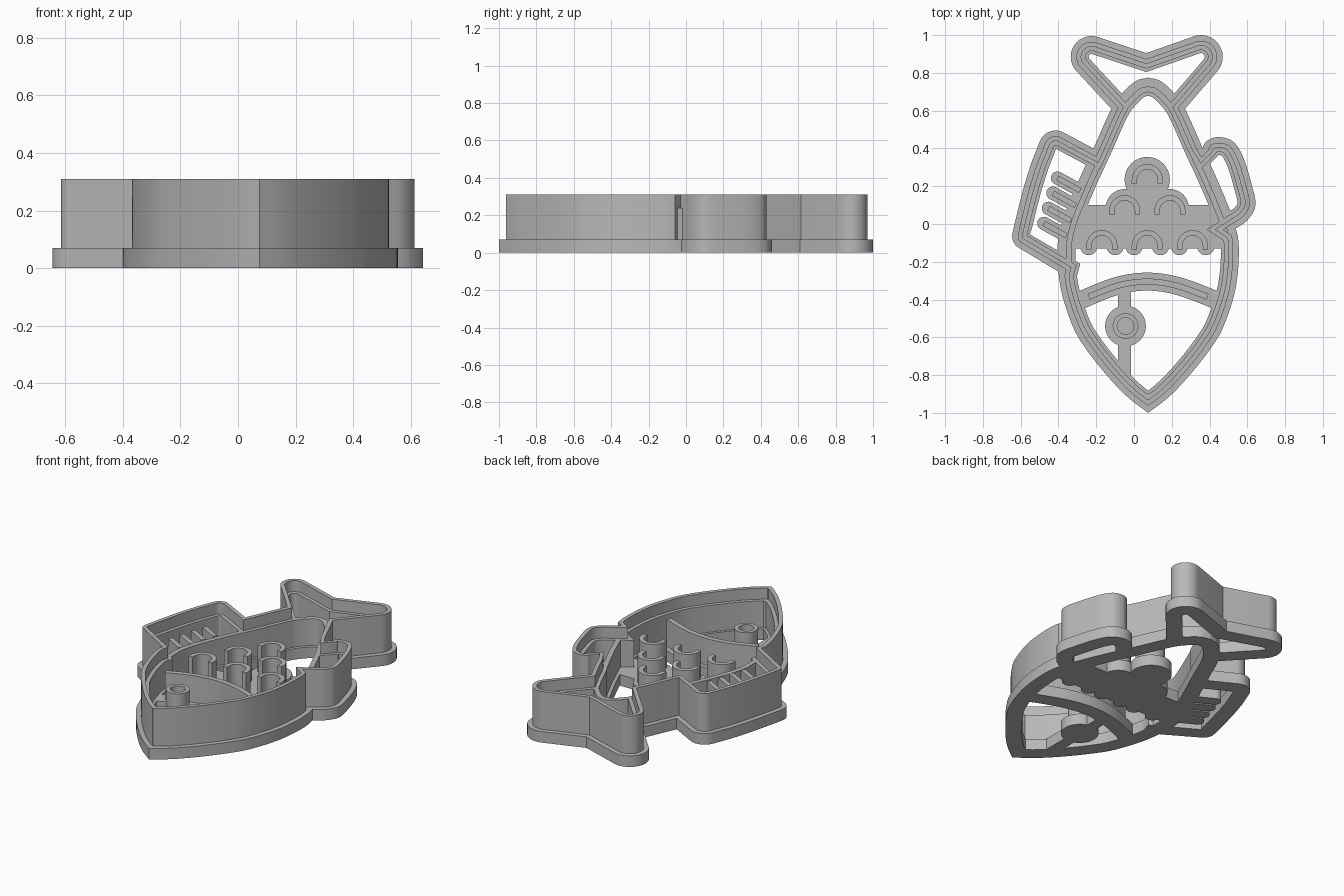
import bpy, bmesh, math
from mathutils import Vector

cube = bpy.data.objects.get("Cube")
if cube:
    bpy.data.objects.remove(cube, do_unlink=True)

grey = bpy.data.materials.new("plain grey")
grey.use_nodes = True
grey.diffuse_color = (0.48, 0.48, 0.48, 1)
grey.node_tree.nodes["Principled BSDF"].inputs["Base Color"].default_value = grey.diffuse_color

BASE, STAMP, BLADE = 0.07, 0.24, 0.31   # top heights of flange, stamp lines, cutting edge
MID = 0.075                             # the body is symmetric about this x


def smooth(pts, n=6):
    """Catmull-Rom curve through the points."""
    p = [Vector(q) for q in pts]
    p = [2 * p[0] - p[1]] + p + [2 * p[-1] - p[-2]]
    out = []
    for a, b, c, d in zip(p, p[1:], p[2:], p[3:]):
        for i in range(n):
            t = i / n
            out.append(0.5 * (2 * b + (c - a) * t + (2 * a - 5 * b + 4 * c - d) * t * t
                              + (3 * b - a - 3 * c + d) * t ** 3))
    return out + [p[-2]]


def arc(x, y, r, a0, a1, n=14):
    return [Vector((x + r * math.cos(math.radians(a0 + (a1 - a0) * i / n)),
                    y + r * math.sin(math.radians(a0 + (a1 - a0) * i / n)))) for i in range(n + 1)]


def offset(pts, d, closed):
    """Shift a path to its left by d with mitred corners."""
    n, out = len(pts), []
    for i, p in enumerate(pts):
        a = pts[i - 1] if closed or i else p
        b = pts[(i + 1) % n] if closed or i < n - 1 else p
        dirs = [v.normalized() for v in (p - a, b - p) if v.length > 1e-6]
        norms = [Vector((-v.y, v.x)) for v in dirs]
        n1, n2 = norms[0], norms[-1]
        out.append(p + (n1 + n2) * d / max(1 + n1.dot(n2), 0.35))
    if closed and d > 0:   # collapse points that crossed over in tight corners
        good = [min((q - p).length for p in pts) > d * 0.96 for q in out]
        last = next(q for q, g in zip(reversed(out), reversed(good)) if g)
        for i, g in enumerate(good):
            last = out[i] if g else last
            out[i] = last.copy()
    return out


def finish(name, bm):
    bmesh.ops.remove_doubles(bm, verts=bm.verts, dist=1e-5)
    bmesh.ops.recalc_face_normals(bm, faces=bm.faces)
    me = bpy.data.meshes.new(name)
    bm.to_mesh(me)
    bm.free()
    me.materials.append(grey)
    ob = bpy.data.objects.new(name, me)
    bpy.context.collection.objects.link(ob)
    bpy.ops.object.select_all(action="DESELECT")
    ob.select_set(True)
    bpy.context.view_layer.objects.active = ob
    bpy.ops.object.shade_smooth_by_angle(angle=math.radians(30))
    return ob


def ribbon(name, left, right, z1, closed=False):
    """Solid strip between two matching paths, from the ground to z1."""
    bm = bmesh.new()
    rings = [[bm.verts.new((l.x, l.y, 0)), bm.verts.new((r.x, r.y, 0)),
              bm.verts.new((r.x, r.y, z1)), bm.verts.new((l.x, l.y, z1))]
             for l, r in zip(left, right)]
    pairs = list(zip(rings, rings[1:])) + ([(rings[-1], rings[0])] if closed else [])
    for a, b in pairs:
        for k in range(4):
            bm.faces.new((a[k], b[k], b[(k + 1) % 4], a[(k + 1) % 4]))
    if not closed:
        bm.faces.new(rings[0])
        bm.faces.new(rings[-1])
    return finish(name, bm)


def loop(name, pts, d0, d1, z1):
    return ribbon(name, offset(pts, d0, True), offset(pts, d1, True), z1, True)


def stroke(name, pts, width, z1):
    pts = [Vector(p) for p in pts]
    return ribbon(name, offset(pts, width / 2, False), offset(pts, -width / 2, False), z1)


def prism(name, pts, z1):
    bm = bmesh.new()
    low = [bm.verts.new((p[0], p[1], 0)) for p in pts]
    high = [bm.verts.new((p[0], p[1], z1)) for p in pts]
    bm.faces.new(low)
    bm.faces.new(high)
    for i in range(len(pts)):
        bm.faces.new((low[i - 1], low[i], high[i], high[i - 1]))
    return finish(name, bm)


def disc(name, x, y, r, z1):
    return prism(name, arc(x, y, r, 0, 360, 32)[:-1], z1)


# Body outline: one half profile, mirrored
half = smooth([(0, -1), (.11, -.915), (.22, -.8), (.33, -.66), (.4, -.54), (.463, -.34),
               (.48, -.13), (.458, 0), (.41, .13), (.35, .27), (.285, .41), (.195, .61),
               (.135, .695), (.065, .757), (0, .775)])
right_side = [Vector((MID + p.x, p.y)) for p in half]
left_side = [Vector((MID - p.x, p.y)) for p in reversed(half)]
body = right_side + left_side[1:-1]


def between(side, y0, y1):
    return [p for p in side if y0 + 0.01 < p.y < y1 - 0.01]


# Whole silhouette: body, right-hand fin, tail, large fin
fin = smooth([(.528, -.03), (.6, .02), (.643, .1), (.62, .22), (.575, .36), (.52, .44),
              (.44, .46), (.38, .435), (.362, .395)])
tail = ([Vector((.27, .61))] + arc(.355, .885, .115, -40, 107) + [Vector((.065, .905))]
        + arc(-.225, .885, .11, 73, 220) + [Vector((-.12, .61))])
big_fin = ([Vector((-.215, .4))] + arc(-.415, .405, .09, 60, 160)
           + smooth([(-.545, .32), (-.582, .2), (-.613, .08), (-.635, -.01)])
           + arc(-.575, -.065, .07, 172, 240) + [Vector((-.395, -.255))])
outline = (between(right_side, -2, -.03) + fin + between(right_side, .395, .61) + tail
           + between(left_side, .4, .61) + big_fin + between(left_side, -2, -.255))

loop("outer_flange", outline, 0, .095, BASE)
loop("cutting_wall", outline, .03, .055, BLADE)
loop("inner_step", outline, .05, .078, STAMP)
loop("body_flange", body, 0, .095, BASE)
loop("body_stamp_line", body, .045, .075, STAMP)

# Scale plate with its rounded lobes
prism("scale_plate", [(MID - .4, -.13), (MID + .4, -.13), (MID + .36, .1), (MID - .36, .1)], BASE)
disc("top_lobe", .07, .235, .12, BASE)
for side in (-1, 1):
    disc("side_lobe", .07 + side * .12, .085, .1, BASE)
stroke("lobe_bridge", [(.07, .05), (.07, .2)], .2, BASE)

# Scale arcs, opening downwards
for x, y in [(.07, .235), (-.05, .07), (.19, .07), (-.17, -.115), (.07, -.115), (.31, -.115)]:
    path = [Vector((x - .068, y - .02))] + arc(x, y, .068, 180, 0) + [Vector((x + .068, y - .02))]
    stroke("scale_arc", path, .028, STAMP)
    if y < 0:
        for side in (-1, 1):
            disc("scale_foot", x + side * .07, y - .005, .045, BASE)

# Gill line
gill = [(-.35, -.44), (-.24, -.385), (-.08, -.325), (.07, -.305),
        (.22, -.325), (.39, -.385), (.5, -.44)]
stroke("gill_base", smooth(gill), .095, BASE)
stroke("gill_line", smooth(gill[1:-1]), .032, STAMP)

# Eye on its support bar
stroke("eye_support", [(-.05, -.83), (-.05, -.34)], .07, BASE)
disc("eye_base", -.045, -.54, .108, BASE)
loop("eye_ring", arc(-.045, -.54, .068, 0, 360, 32)[:-1], 0, .024, STAMP)

# Four rays in the large fin
for i in range(4):
    tip = Vector((-.405 - .024 * i, .243 - .08 * i))
    root = tip + Vector((.12, -.066))
    stroke("ray_base", [tip, root], .07, BASE)
    disc("ray_tip", tip.x, tip.y, .035, BASE)
    stroke("ray_line", [tip, root], .028, STAMP)
